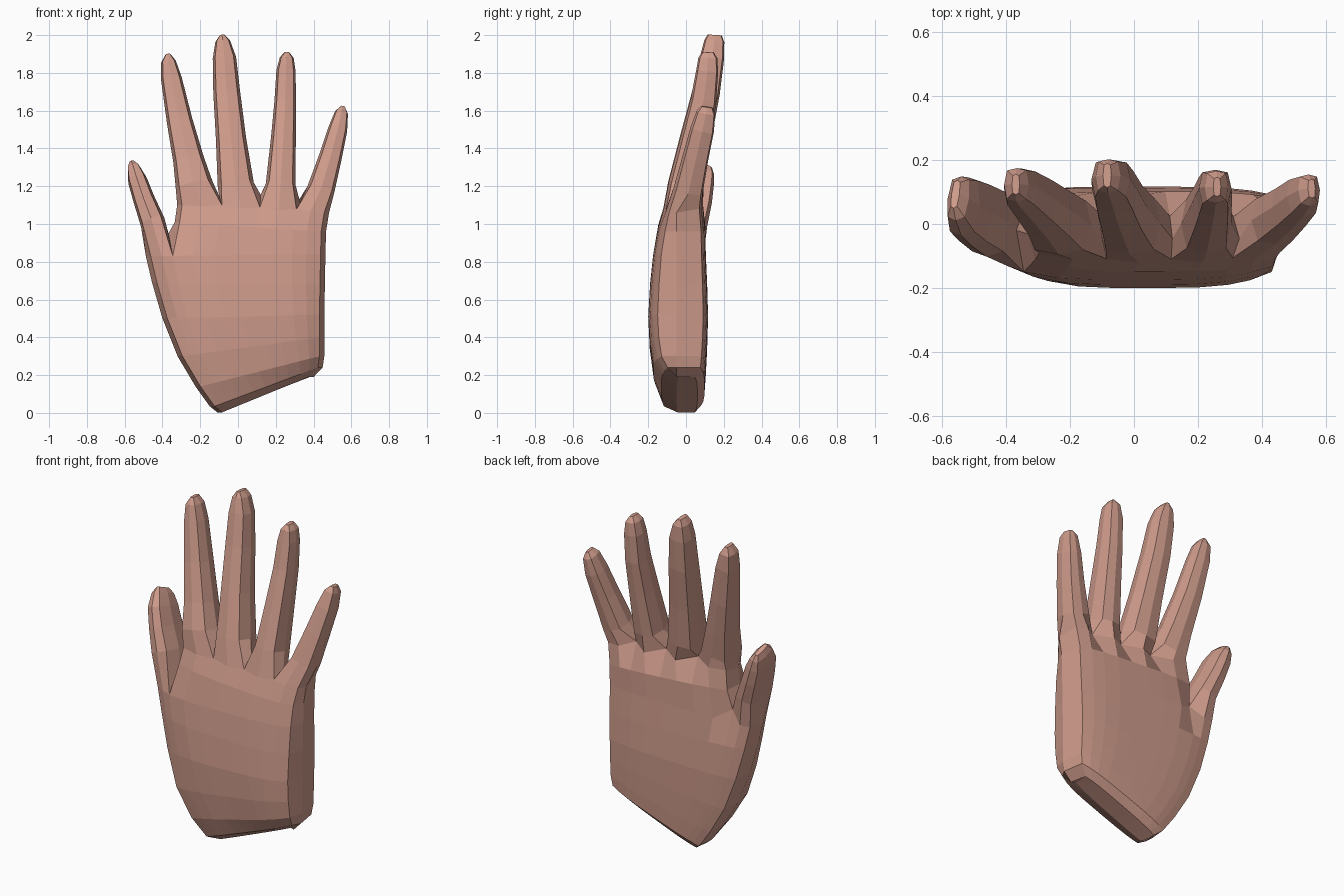
import bpy
import bmesh
from mathutils import Vector

cube = bpy.data.objects.get("Cube")
if cube:
    bpy.data.objects.remove(cube)

skin = bpy.data.materials.new("skin")
skin.use_nodes = True
color = (0.62, 0.33, 0.26, 1)
skin.diffuse_color = color
skin.node_tree.nodes["Principled BSDF"].inputs["Base Color"].default_value = color

bm = bmesh.new()

# Column positions across the hand: thumb (two strips), then two per finger
COLUMNS = [0, .065, .13, .25, .374, .49, .607, .72, .83, .915, 1]
THUMB_SPLIT = 2
LAST = len(COLUMNS) - 1


def vert(x, y, z):
    return bm.verts.new((x, y, z))


def palm_row(xl, zl, xr, zr, front, back, left_drop, first=0):
    """Front and back columns plus the two side points of one palm row."""
    row = {"front": {}, "back": {}, "mid": {}}
    for i in range(first, LAST + 1):
        u = (COLUMNS[i] - COLUMNS[first]) / (1 - COLUMNS[first])
        edge = (2 * u - 1) ** 4
        z = zl + (zr - zl) * u
        drop = 0.25 if u > .5 else left_drop
        inset = 0.026
        x = xl + inset + (xr - xl - 2 * inset) * u
        row["front"][i] = vert(x, front * (1 - drop * edge), z)
        x = xl + .01 + (xr - xl - .03) * u
        row["back"][i] = vert(x, back * (1 - 0.22 * edge), z)
    row["mid"][first] = vert(xl, -0.03, zl)
    row["mid"][LAST] = vert(xr, -0.05, zr)
    return row


def ring(row, a, b):
    span = range(a, b + 1)
    return ([row["front"][i] for i in span] + [row["mid"][b]]
            + [row["back"][i] for i in reversed(span)] + [row["mid"][a]])


def bridge(r0, r1):
    n = len(r0)
    for i in range(n):
        j = (i + 1) % n
        bm.faces.new((r0[i], r0[j], r1[j], r1[i]))


def digit(base, stations):
    """Eight-sided tapering tube through (x, y, z, half width, half depth)."""
    shape = [(-.78, -.84), (0, -1), (.78, -.84), (1, 0),
             (.78, .86), (0, 1), (-.78, .86), (-1, 0)]
    points = [Vector(s[:3]) for s in stations]
    previous = base
    for k, s in enumerate(stations):
        axis = (points[min(k + 1, len(points) - 1)] - points[max(k - 1, 0)]).normalized()
        side = Vector((0, 1, 0)).cross(axis).normalized()
        depth = axis.cross(side)
        current = [bm.verts.new(points[k] + side * (a * s[3]) + depth * (b * s[4]))
                   for a, b in shape]
        bridge(previous, current)
        previous = current
    bm.faces.new(previous)


# Heel and palm up to the thumb crotch
rows = [palm_row(*r) for r in (
    (-.11, .003, .40, .19, -.05, .06, .1),
    (-.15, .035, .448, .24, -.13, .098, .1),
    (-.225, .14, .457, .30, -.172, .105, .12),
    (-.32, .30, .457, .40, -.192, .112, .18),
    (-.40, .50, .457, .52, -.20, .117, .36),
    (-.455, .69, .46, .68, -.19, .112, .45),
    (-.488, .83, .463, .84, -.174, .105, .46))]
for lower, upper in zip(rows, rows[1:]):
    bridge(ring(lower, 0, LAST), ring(upper, 0, LAST))

# Closed underside of the heel
f, b, m = rows[0]["front"], rows[0]["back"], rows[0]["mid"]
for i in range(LAST):
    bm.faces.new((f[i], f[i + 1], b[i + 1], b[i]))
for i in (0, LAST):
    bm.faces.new((f[i], b[i], m[i]))

# Upper palm to the knuckles, leaving the thumb strips free
split = rows[-1]
split["mid"][THUMB_SPLIT] = vert(-.368, -.02, .95)
split["back"][THUMB_SPLIT].co += Vector((.015, -.045, .06))
upper = palm_row(-.335, 1.01, .466, .96, -.148, .102, .25, THUMB_SPLIT)
knuckles = palm_row(-.322, 1.10, .482, 1.06, -.12, .09, .25, THUMB_SPLIT)
for v in knuckles["back"].values():
    v.co.z += .02
bridge(ring(split, THUMB_SPLIT, LAST), ring(upper, THUMB_SPLIT, LAST))
bridge(ring(upper, THUMB_SPLIT, LAST), ring(knuckles, THUMB_SPLIT, LAST))

# Webs between the fingers, set toward the front with notches behind
for col, x, z in ((4, -.1, 1.15), (6, .12, 1.155), (8, .33, 1.11)):
    knuckles["mid"][col] = vert(x, -.045, z)
    knuckles["front"][col].co += Vector((0, .01, .01))
    knuckles["back"][col].co += Vector((0, -.065, .02))

# Thumb
digit(ring(split, 0, THUMB_SPLIT), [
    (-.452, .005, 1.01, .066, .11), (-.498, .033, 1.13, .057, .106),
    (-.532, .055, 1.23, .051, .096), (-.55, .08, 1.29, .035, .074),
    (-.559, .093, 1.318, .013, .048)])

# Index, middle, ring and little fingers
fingers = [
    [(-.231, -.005, 1.2, .1, .093), (-.262, .03, 1.34, .082, .083), (-.31, .075, 1.55, .068, .073),
     (-.353, .112, 1.77, .055, .062), (-.368, .122, 1.86, .039, .053), (-.37, .124, 1.9, .012, .032)],
    [(-.012, 0, 1.21, .096, .095), (-.037, .05, 1.45, .08, .083), (-.06, .107, 1.7, .071, .073),
     (-.072, .138, 1.88, .062, .064), (-.081, .15, 1.968, .039, .053), (-.084, .152, 2.0, .013, .038)],
    [(.226, 0, 1.21, .079, .092), (.24, .05, 1.45, .066, .079), (.25, .092, 1.65, .057, .068),
     (.254, .112, 1.81, .051, .058), (.258, .116, 1.88, .037, .05), (.26, .116, 1.91, .012, .03)],
    [(.438, .012, 1.18, .073, .078), (.488, .05, 1.35, .061, .069), (.528, .086, 1.5, .051, .063),
     (.548, .106, 1.59, .035, .05), (.556, .111, 1.62, .012, .03)]]
for n, stations in enumerate(fingers):
    col = THUMB_SPLIT + 2 * n
    digit(ring(knuckles, col, col + 2), stations)

bmesh.ops.recalc_face_normals(bm, faces=bm.faces[:])
mesh = bpy.data.meshes.new("hand")
bm.to_mesh(mesh)
bm.free()
mesh.materials.append(skin)
hand = bpy.data.objects.new("hand", mesh)
bpy.context.collection.objects.link(hand)
